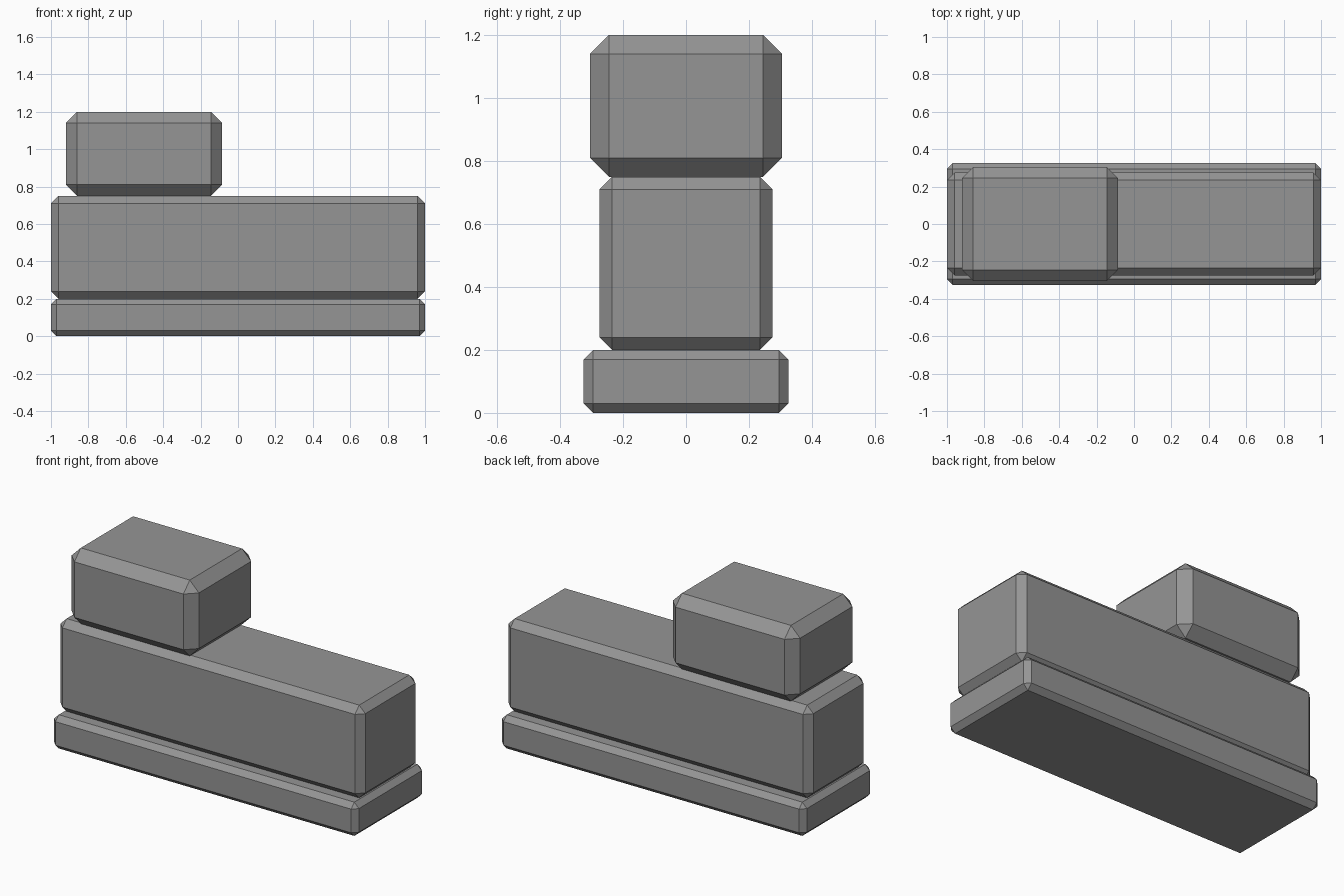
import bpy

if "Cube" in bpy.data.objects:
    bpy.data.objects.remove(bpy.data.objects["Cube"])

grey = bpy.data.materials.new("stone grey")
grey.diffuse_color = (0.3, 0.3, 0.3, 1.0)
grey.use_nodes = True
grey.node_tree.nodes["Principled BSDF"].inputs["Base Color"].default_value = grey.diffuse_color


def chamfered_block(name, x, y, z, chamfer):
    """Box spanning the given (min, max) ranges with flat chamfered edges."""
    spans = (x, y, z)
    bpy.ops.mesh.primitive_cube_add(size=1, location=[(a + b) / 2 for a, b in spans])
    block = bpy.context.object
    block.name = name
    block.scale = [b - a for a, b in spans]
    bpy.ops.object.transform_apply(location=False, rotation=False, scale=True)
    bevel = block.modifiers.new("chamfer", 'BEVEL')
    bevel.width = chamfer
    bevel.segments = 1
    bevel.limit_method = 'NONE'
    block.data.materials.append(grey)
    return block


# Wide low plinth
chamfered_block("base_slab", (-1, 1), (-0.325, 0.325), (0, 0.2), 0.03)
# Long main block
chamfered_block("main_block", (-1, 1), (-0.275, 0.275), (0.2, 0.75), 0.04)
# Short block on the left end
chamfered_block("top_block", (-0.92, -0.085), (-0.305, 0.305), (0.75, 1.2), 0.06)
